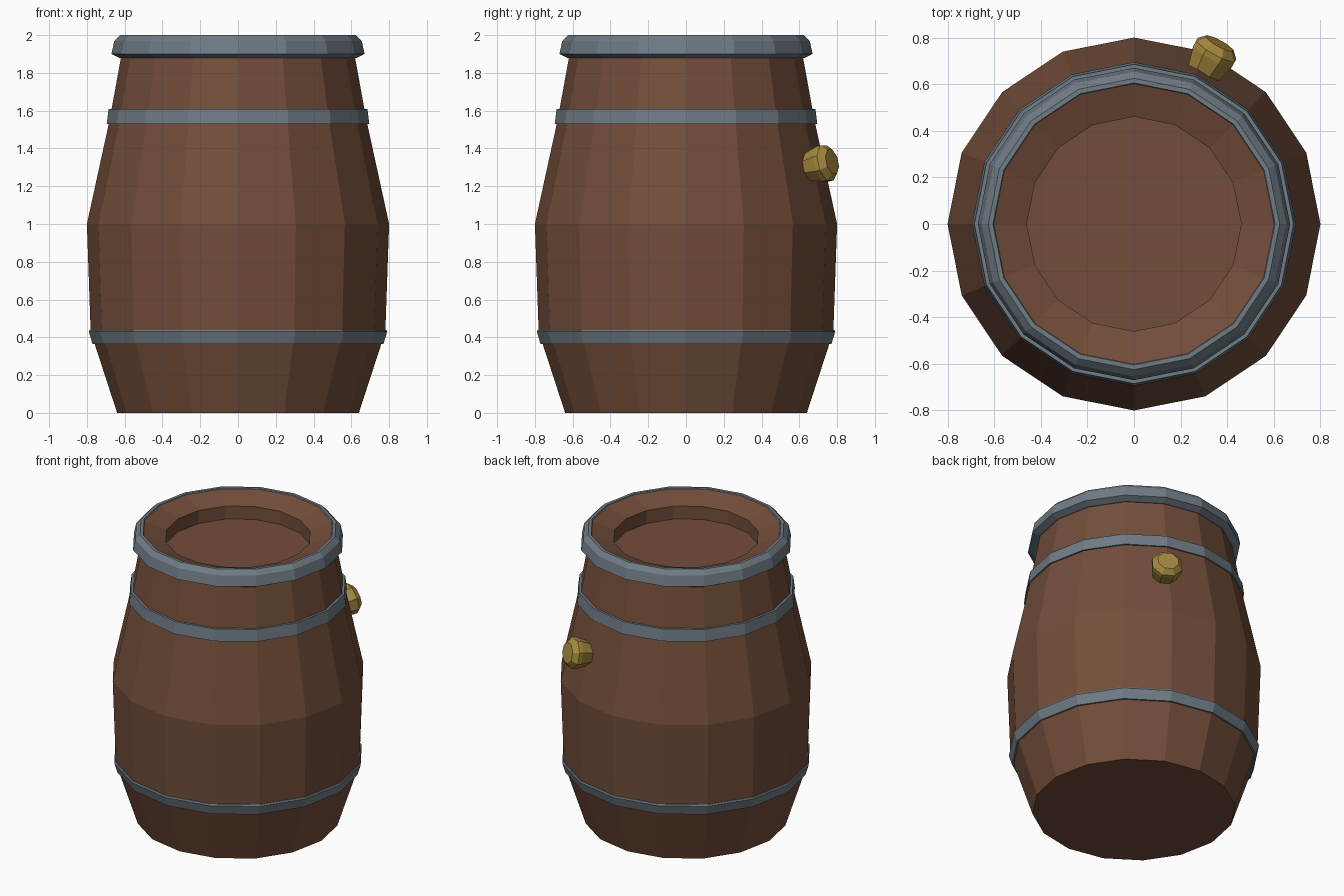
import bpy, bmesh, math
from mathutils import Vector, Matrix

if "Cube" in bpy.data.objects:
    bpy.data.objects.remove(bpy.data.objects["Cube"])


def material(name, rgb):
    m = bpy.data.materials.new(name)
    m.diffuse_color = (*rgb, 1)
    m.use_nodes = True
    m.node_tree.nodes["Principled BSDF"].inputs["Base Color"].default_value = m.diffuse_color
    return m


wood = material("wood", (0.17, 0.075, 0.042))
iron = material("iron", (0.16, 0.20, 0.235))
brass = material("brass", (0.38, 0.25, 0.05))


def lathe(name, profile, sides, mat, closed=False):
    """Revolve (radius, z) points; open profiles are capped at both ends."""
    bm = bmesh.new()
    rings = []
    for r, z in profile:
        rings.append([bm.verts.new((r * math.cos(2 * math.pi * i / sides),
                                    r * math.sin(2 * math.pi * i / sides), z))
                      for i in range(sides)])
    pairs = list(zip(rings, rings[1:]))
    if closed:
        pairs.append((rings[-1], rings[0]))
    else:
        bm.faces.new(rings[0])
        bm.faces.new(rings[-1])
    for a, b in pairs:
        for i in range(sides):
            j = (i + 1) % sides
            bm.faces.new((a[i], a[j], b[j], b[i]))
    bmesh.ops.recalc_face_normals(bm, faces=bm.faces)
    mesh = bpy.data.meshes.new(name)
    bm.to_mesh(mesh)
    bm.free()
    mesh.materials.append(mat)
    ob = bpy.data.objects.new(name, mesh)
    bpy.context.collection.objects.link(ob)
    return ob


# Staved body with dished, recessed lid
lathe("barrel_body", [(0.64, 0), (0.78, 0.43), (0.80, 1.0), (0.68, 1.55),
                      (0.62, 1.88), (0.605, 1.995), (0.46, 1.94),
                      (0.46, 1.85)], 16, wood)

# Iron hoops
lathe("lower_hoop", [(0.73, 0.365), (0.77, 0.365), (0.79, 0.43),
                     (0.785, 0.44), (0.75, 0.44)], 16, iron, True)
lathe("upper_hoop", [(0.65, 1.53), (0.695, 1.53), (0.685, 1.61),
                     (0.64, 1.61)], 16, iron, True)
lathe("top_rim", [(0.60, 1.88), (0.63, 1.88), (0.67, 1.90), (0.655, 1.97),
                  (0.625, 2.0), (0.605, 2.0), (0.59, 1.97)], 16, iron, True)

# Brass bung on the back right, square to the sloping stave
bung = lathe("bung", [(0.07, -0.15), (0.077, -0.10), (0.102, -0.01),
                      (0.102, 0.015), (0.07, 0.048)], 8, brass)
az, tilt = math.radians(61), math.radians(12)
axis = Vector((math.cos(az) * math.cos(tilt), math.sin(az) * math.cos(tilt),
               math.sin(tilt)))
rot = axis.to_track_quat('Z', 'Y').to_matrix().to_4x4()
bung.matrix_world = (Matrix.Translation((0.345, 0.733, 1.32)) @ rot
                     @ Matrix.Rotation(math.pi / 8, 4, 'Z'))
